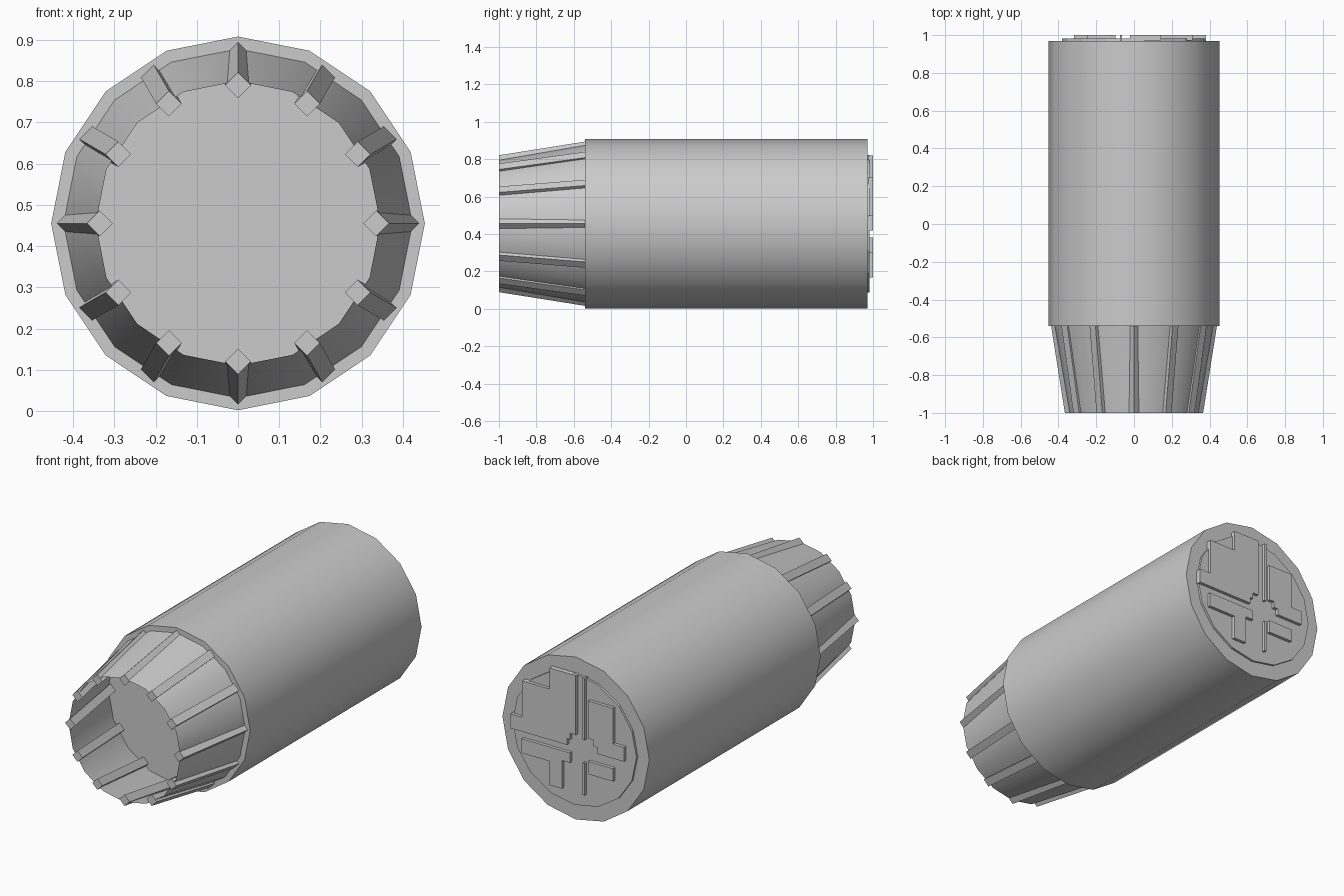
import bpy, bmesh, math

if "Cube" in bpy.data.objects:
    bpy.data.objects.remove(bpy.data.objects["Cube"])

CZ = 0.455  # height of the long axis

grey = bpy.data.materials.new("plain grey")
grey.diffuse_color = (0.6, 0.6, 0.6, 1)
grey.use_nodes = True
grey.node_tree.nodes["Principled BSDF"].inputs["Base Color"].default_value = grey.diffuse_color


def finish(name, bm, smooth=False):
    bmesh.ops.recalc_face_normals(bm, faces=bm.faces)
    me = bpy.data.meshes.new(name)
    bm.to_mesh(me)
    bm.free()
    me.materials.append(grey)
    ob = bpy.data.objects.new(name, me)
    bpy.context.collection.objects.link(ob)
    if smooth:
        bpy.ops.object.select_all(action='DESELECT')
        ob.select_set(True)
        bpy.context.view_layer.objects.active = ob
        bpy.ops.object.shade_smooth_by_angle(angle=math.radians(30))
    return ob


def loft(bm, a, b, caps=True):
    """Join two matching rings of points with side faces."""
    va = [bm.verts.new(p) for p in a]
    vb = [bm.verts.new(p) for p in b]
    n = len(va)
    for i in range(n):
        j = (i + 1) % n
        bm.faces.new((va[i], va[j], vb[j], vb[i]))
    if caps:
        bm.faces.new(va)
        bm.faces.new(vb)


def ring(rx, y, rz=None, n=16, cx=0, cz=CZ):
    rz = rx if rz is None else rz
    return [(cx + rx * math.sin(2 * math.pi * i / n), y,
             cz + rz * math.cos(2 * math.pi * i / n)) for i in range(n)]


# Main barrel
bm = bmesh.new()
loft(bm, ring(0.453, -0.54), ring(0.453, 0.97))
finish("barrel", bm, True)

# Open tapered collar, a thin wall
bm = bmesh.new()
loft(bm, ring(0.345, -1.0), ring(0.423, -0.54), caps=False)
finish("tapered_collar", bm, True)

# Twelve diamond-section ribs following the taper
bm = bmesh.new()
for k in range(12):
    t = math.radians(30 * k)
    s, c = math.sin(t), math.cos(t)
    loft(bm, ring(0.031, -1.0, n=4, cx=0.335 * s, cz=CZ + 0.335 * c),
         ring(0.031, -0.54, n=4, cx=0.408 * s, cz=CZ + 0.408 * c))
finish("collar_ribs", bm)

# Shallow disc on the back end
bm = bmesh.new()
loft(bm, ring(0.382, 0.96, 0.367), ring(0.382, 0.982, 0.367))
finish("back_disc", bm)

# Raised stepped plates on the disc: outlines in x and height from the axis
plates = {
    "upper_plate": [(-0.02, 0.365), (0.143, 0.365), (0.143, 0.248), (0.31, 0.248),
                    (0.31, 0.045), (0.382, 0.045), (0.382, -0.035), (0.035, -0.035),
                    (0.035, 0.0), (0.016, 0.0), (0.016, 0.035), (-0.02, 0.035)],
    "side_plate": [(-0.097, 0.245), (-0.25, 0.245), (-0.25, 0.045), (-0.318, 0.045),
                   (-0.318, -0.035), (-0.155, -0.035), (-0.155, 0.0),
                   (-0.13, 0.0), (-0.13, 0.035), (-0.097, 0.035)],
    "lower_plate": [(0.016, -0.075), (0.314, -0.075), (0.314, -0.155), (0.145, -0.155),
                    (0.145, -0.288), (0.066, -0.288), (0.066, -0.13), (0.016, -0.13)],
    "small_plate": [(-0.097, -0.092), (-0.25, -0.092), (-0.25, -0.163), (-0.097, -0.163)],
    "upper_strip": [(-0.063, 0.365), (-0.075, 0.365), (-0.075, 0.02), (-0.063, 0.02)],
    "lower_strip": [(-0.063, -0.108), (-0.075, -0.108), (-0.075, -0.288), (-0.063, -0.288)],
}
for name, pts in plates.items():
    bm = bmesh.new()
    loft(bm, [(x, 0.972, CZ + z) for x, z in pts], [(x, 1.0, CZ + z) for x, z in pts])
    finish(name, bm)
